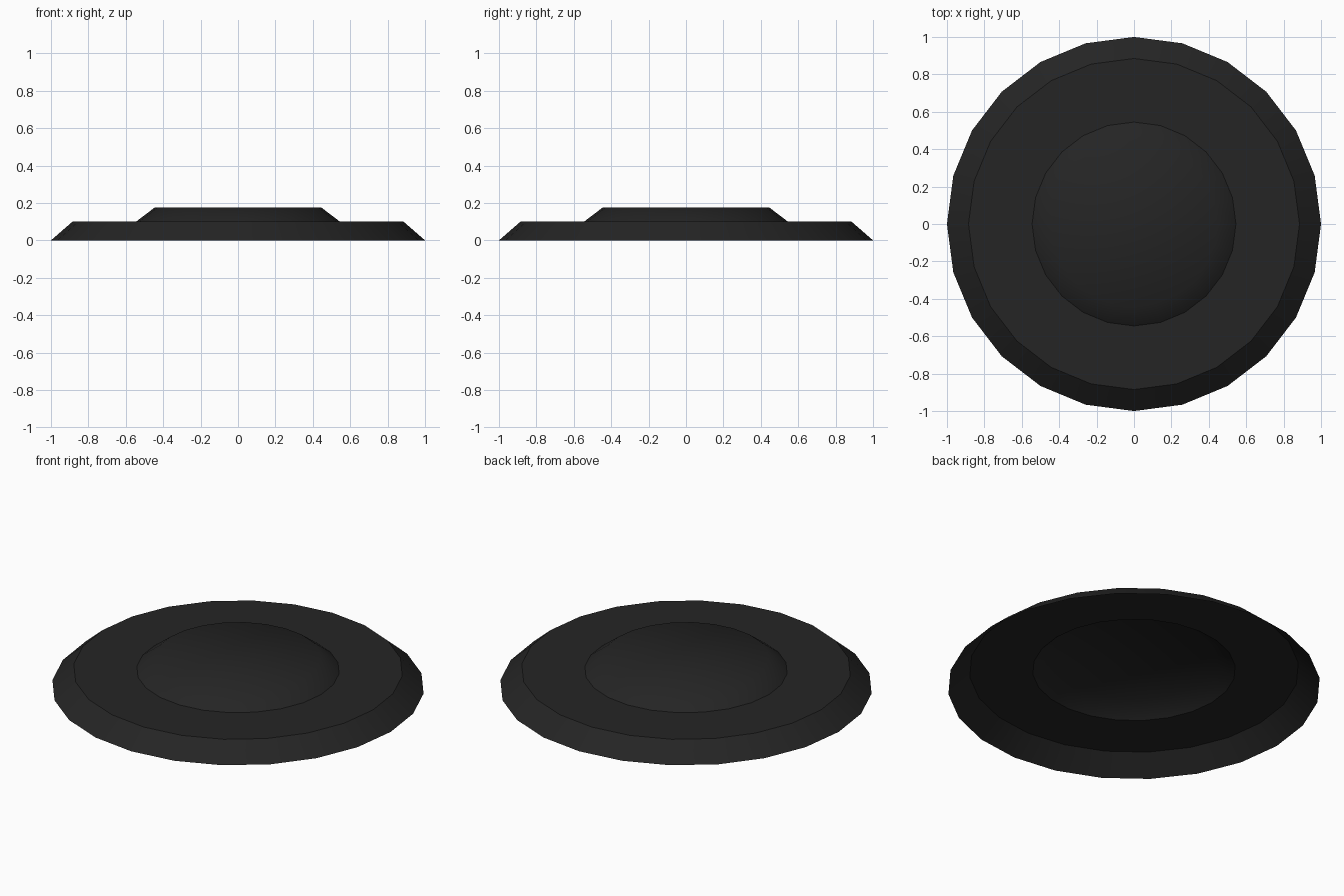
import bpy, bmesh, math

if "Cube" in bpy.data.objects:
    bpy.data.objects.remove(bpy.data.objects["Cube"])

SIDES = 24
# (radius, height) from the rim to the raised centre; open underneath
PROFILE = [(1.0, 0.0), (0.885, 0.1), (0.545, 0.1), (0.445, 0.176)]
SHARP_RINGS = (1, 2)  # creases where the rim and the raised centre meet the flat ring

black = bpy.data.materials.new("matte black")
black.diffuse_color = (0.018, 0.018, 0.018, 1)
black.use_nodes = True
black.node_tree.nodes["Principled BSDF"].inputs["Base Color"].default_value = black.diffuse_color

bm = bmesh.new()
rings = [[bm.verts.new((r * math.cos(2 * math.pi * i / SIDES),
                        r * math.sin(2 * math.pi * i / SIDES), z))
          for i in range(SIDES)] for r, z in PROFILE]

# Sloped rim, flat ring and sloped step
for low, high in zip(rings, rings[1:]):
    for i in range(SIDES):
        j = (i + 1) % SIDES
        bm.faces.new((low[i], low[j], high[j], high[i]))
# Raised flat centre
bm.faces.new(rings[-1])

for f in bm.faces:
    f.smooth = True
for k in SHARP_RINGS:
    for i in range(SIDES):
        bm.edges.get((rings[k][i], rings[k][(i + 1) % SIDES])).smooth = False

mesh = bpy.data.meshes.new("stepped_disc")
bm.to_mesh(mesh)
bm.free()
mesh.materials.append(black)
disc = bpy.data.objects.new("stepped_disc", mesh)
bpy.context.collection.objects.link(disc)
